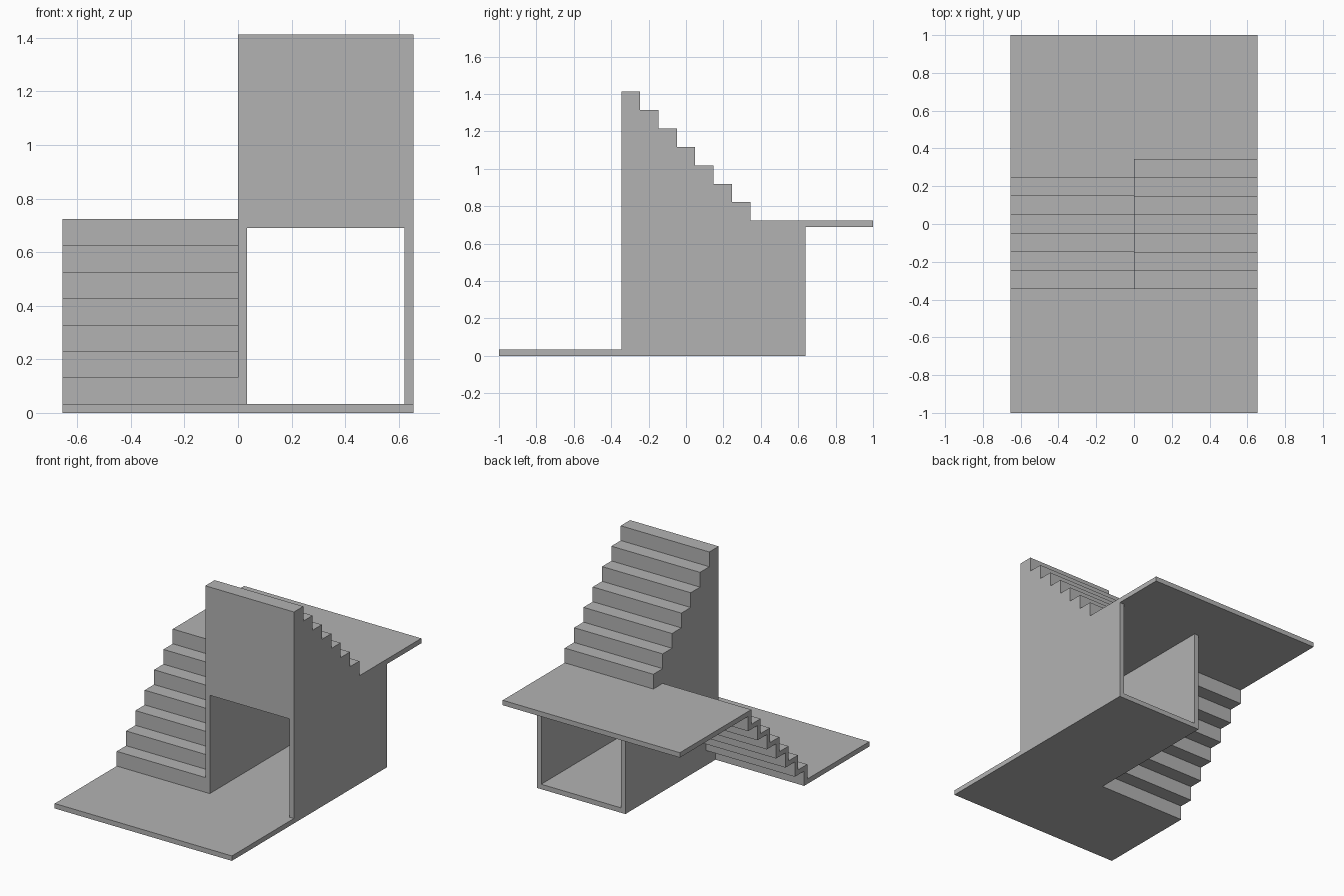
import bpy
import bmesh

# Remove the default cube
cube = bpy.data.objects.get("Cube")
if cube:
    bpy.data.objects.remove(cube, do_unlink=True)

# Main measures
HALF_W = 0.655           # half of the full width
EDGE = 0.345             # landing edges lie at y = -EDGE and y = EDGE
STEPS = 7
STEP = 2 * EDGE / STEPS  # rise and going are equal
T = 0.033                # slab and wall thickness
FLOOR = STEPS * STEP     # underside of the upper landing
BACK = 0.64              # rear end of the passage

grey = bpy.data.materials.new("concrete grey")
grey.use_nodes = True
grey.diffuse_color = (0.45, 0.45, 0.45, 1)
bsdf = next(n for n in grey.node_tree.nodes if n.type == "BSDF_PRINCIPLED")
bsdf.inputs["Base Color"].default_value = grey.diffuse_color
bsdf.inputs["Roughness"].default_value = 0.8


def extrude_profile(name, profile, x0, x1):
    """Sweep a closed (y, z) outline along x."""
    bm = bmesh.new()
    face = bm.faces.new([bm.verts.new((x0, y, z)) for y, z in profile])
    swept = bmesh.ops.extrude_face_region(bm, geom=[face])["geom"]
    verts = [g for g in swept if isinstance(g, bmesh.types.BMVert)]
    bmesh.ops.translate(bm, verts=verts, vec=(x1 - x0, 0, 0))
    bmesh.ops.recalc_face_normals(bm, faces=bm.faces)
    mesh = bpy.data.meshes.new(name)
    bm.to_mesh(mesh)
    bm.free()
    mesh.materials.append(grey)
    obj = bpy.data.objects.new(name, mesh)
    bpy.context.collection.objects.link(obj)
    return obj


def slab(name, x0, x1, y0, y1, z0, z1):
    return extrude_profile(name, [(y0, z0), (y1, z0), (y1, z1), (y0, z1)], x0, x1)


def stair_line(y, z, direction):
    """Zigzag going up: riser then tread, for every step."""
    points = [(y, z)]
    for _ in range(STEPS):
        z += STEP
        points.append((y, z))
        y += direction * STEP
        points.append((y, z))
    return points


# Landings
slab("lower_landing", -HALF_W, HALF_W, -1, -EDGE, 0, T)
slab("upper_landing", -HALF_W, HALF_W, EDGE, 1, FLOOR, FLOOR + T)

# Lower flight: folded plate, underside parallel to the treads
top = stair_line(-EDGE, T, 1)
under = [(y + T, z - T) for y, z in top[:-1]] + [(EDGE, FLOOR)]
extrude_profile("lower_flight", [(-EDGE, 0)] + top + under[::-1], -HALF_W, 0)

# Upper flight: solid stepped block standing over a passage
steps = stair_line(EDGE, FLOOR + T, -1)
outline = [(-EDGE, 0), (BACK, 0), (BACK, FLOOR), (EDGE, FLOOR)] + steps
tower = extrude_profile("upper_flight_and_passage", outline, 0, HALF_W)

# Cut the passage through the block
cutter = slab("passage_cutter", T, HALF_W - T, -1, 1, T, FLOOR)
cutter.hide_render = True
cut = tower.modifiers.new("passage", "BOOLEAN")
cut.operation = "DIFFERENCE"
cut.solver = "EXACT"
cut.object = cutter
bpy.context.view_layer.objects.active = tower
bpy.ops.object.modifier_apply(modifier=cut.name)
bpy.data.objects.remove(cutter, do_unlink=True)
